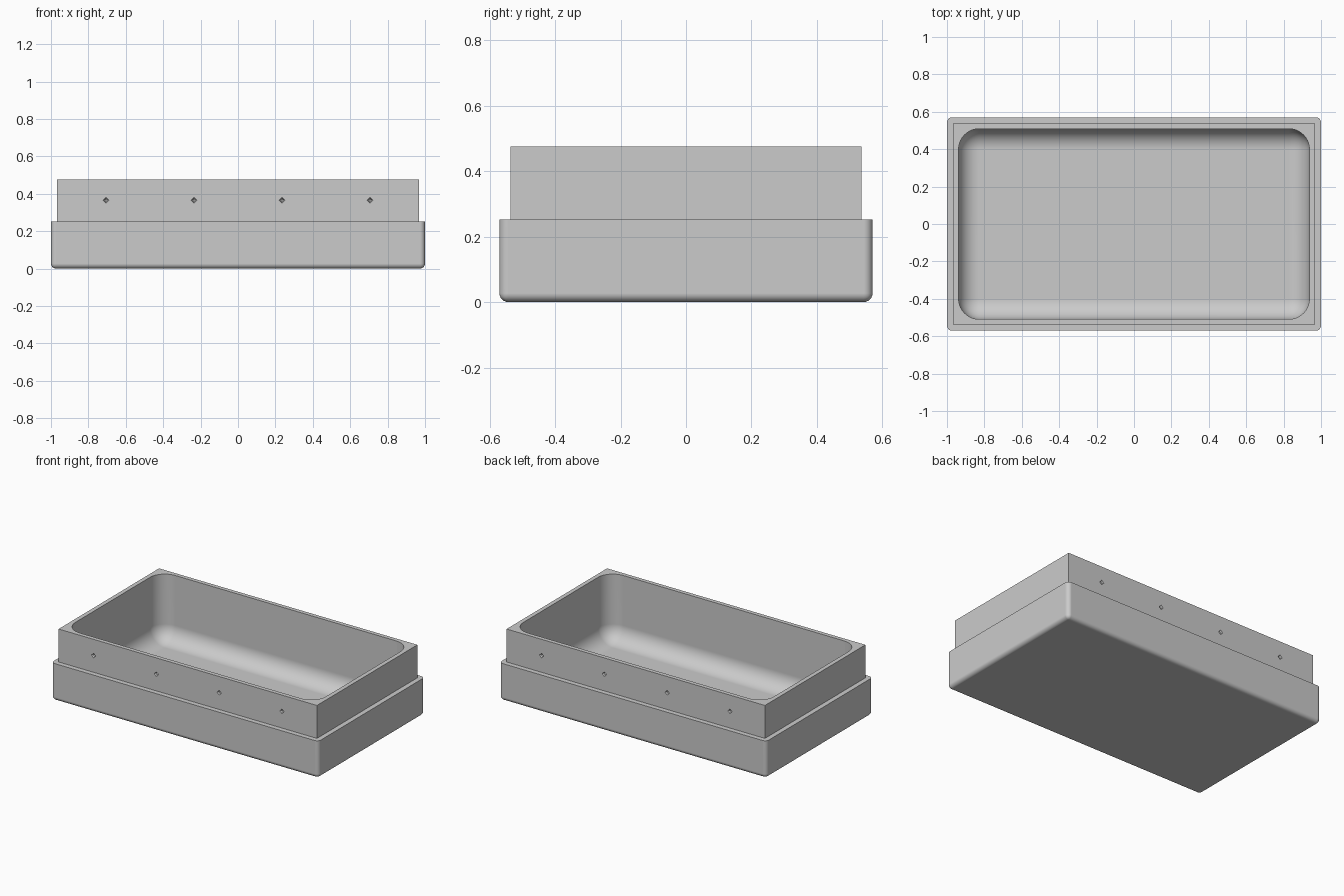
import bpy, bmesh, math
from mathutils import Matrix

old = bpy.data.objects.get("Cube")
if old:
    bpy.data.objects.remove(old, do_unlink=True)

grey = bpy.data.materials.new("plain grey")
grey.use_nodes = True
colour = (0.6, 0.6, 0.6, 1)
grey.diffuse_color = colour
grey.node_tree.nodes["Principled BSDF"].inputs["Base Color"].default_value = colour


def finish(name, bm):
    mesh = bpy.data.meshes.new(name)
    bm.to_mesh(mesh)
    bm.free()
    mesh.materials.append(grey)
    ob = bpy.data.objects.new(name, mesh)
    bpy.context.collection.objects.link(ob)
    return ob


def box(name, width, depth, z0, z1, radius=0, segments=6):
    """Box whose upright and bottom edges are rounded, top edges sharp."""
    bm = bmesh.new()
    bmesh.ops.create_cube(bm, size=1)
    for v in bm.verts:
        v.co.x *= width
        v.co.y *= depth
        v.co.z = z0 + (v.co.z + 0.5) * (z1 - z0)
    if radius:
        top = max(v.co.z for v in bm.verts)
        edges = [e for e in bm.edges if min(v.co.z for v in e.verts) < top - 0.001]
        bmesh.ops.bevel(bm, geom=edges, offset=radius, segments=segments,
                        profile=0.5, affect='EDGES', clamp_overlap=True)
    return finish(name, bm)


def combine(target, tool, operation):
    mod = target.modifiers.new(tool.name, 'BOOLEAN')
    mod.operation = operation
    mod.solver = 'EXACT'
    mod.object = tool
    bpy.context.view_layer.objects.active = target
    bpy.ops.object.modifier_apply(modifier=mod.name)
    bpy.data.objects.remove(tool, do_unlink=True)


# Rounded base with the narrower square lip standing on it
tray = box("tray", 2.0, 1.14, 0, 0.253, 0.027)
combine(tray, box("lip", 1.934, 1.074, 0.15, 0.476), 'UNION')

# Hollow with rounded corners and a thin floor
combine(tray, box("hollow", 1.876, 1.018, 0.028, 0.6, 0.11, 10), 'DIFFERENCE')

# Four diamond-shaped snap dimples along the front and back of the lip
bm = bmesh.new()
for side in (-1, 1):
    for i in range(4):
        place = Matrix.Translation((-0.705 + 0.47 * i, side * 0.537, 0.366))
        bmesh.ops.create_uvsphere(bm, u_segments=4, v_segments=4, radius=0.016,
                                  matrix=place @ Matrix.Rotation(math.pi / 2, 4, 'X'))
combine(tray, finish("dimples", bm), 'DIFFERENCE')

# Smooth rounded parts, keep the sharp edges and the large faces flat
bpy.ops.object.select_all(action='DESELECT')
tray.select_set(True)
bpy.context.view_layer.objects.active = tray
bpy.ops.object.shade_smooth_by_angle(angle=math.radians(30))
normals = tray.modifiers.new("flat large faces", 'WEIGHTED_NORMAL')
normals.keep_sharp = True
